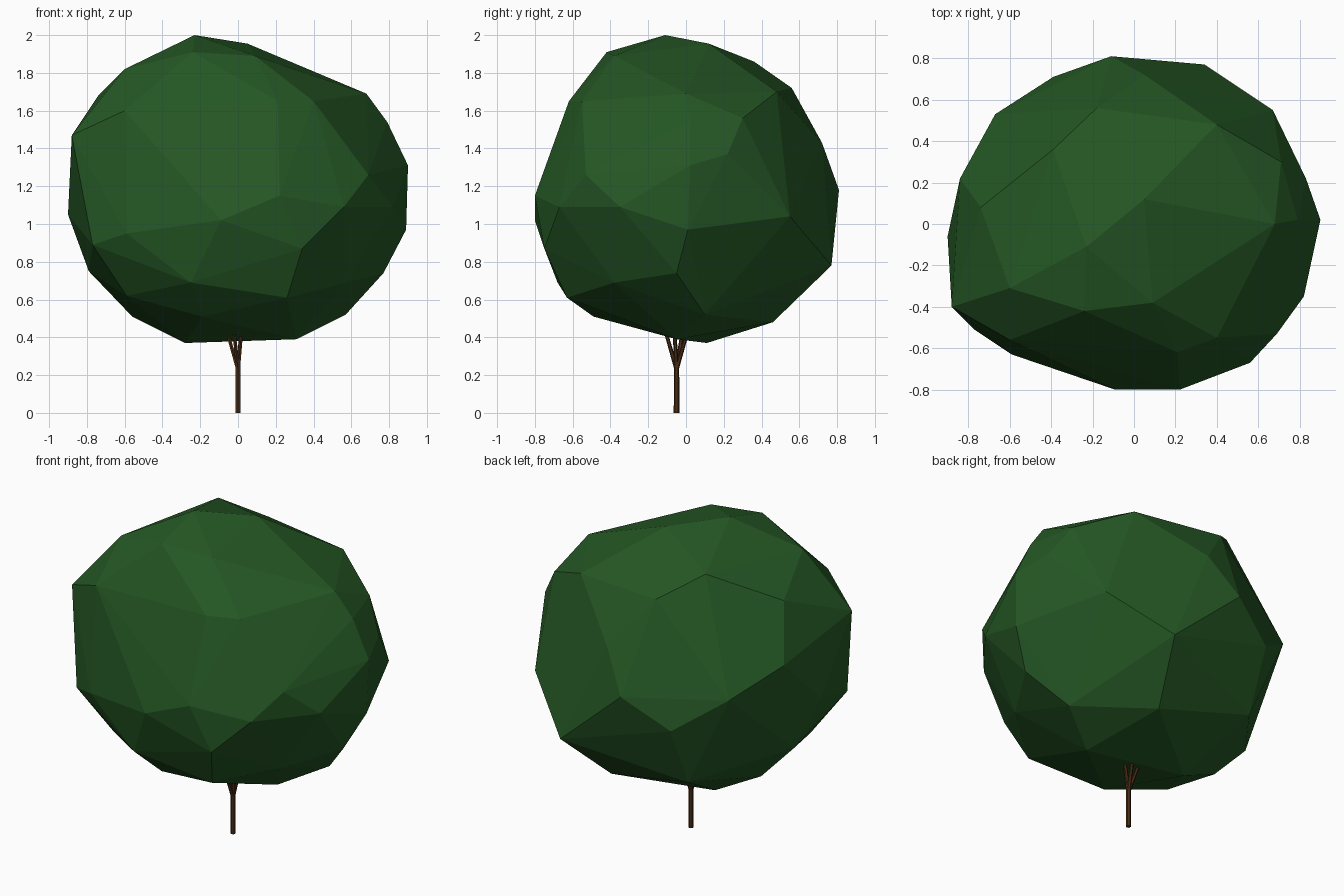
import bpy, bmesh
from mathutils import Vector

if "Cube" in bpy.data.objects:
    bpy.data.objects.remove(bpy.data.objects["Cube"])


def material(name, rgb):
    m = bpy.data.materials.new(name)
    m.diffuse_color = (*rgb, 1)
    m.use_nodes = True
    m.node_tree.nodes["Principled BSDF"].inputs["Base Color"].default_value = m.diffuse_color
    return m


def finish(bm, name, mat):
    bmesh.ops.recalc_face_normals(bm, faces=bm.faces)
    mesh = bpy.data.meshes.new(name)
    bm.to_mesh(mesh)
    bm.free()
    mesh.materials.append(mat)
    ob = bpy.data.objects.new(name, mesh)
    bpy.context.collection.objects.link(ob)
    return ob


def limb(name, path, mat, sides=6):
    # tapered low-poly tube through (position, radius) stations
    bm = bmesh.new()
    rings = []
    for (pos, r) in path:
        start = bmesh.ops.create_circle(bm, segments=sides, radius=r)["verts"]
        bmesh.ops.translate(bm, verts=start, vec=Vector(pos))
        rings.append(start)
    for a, b in zip(rings, rings[1:]):
        for i in range(sides):
            j = (i + 1) % sides
            bm.faces.new((a[i], a[j], b[j], b[i]))
    bm.faces.new(rings[0])
    bm.faces.new(rings[-1])
    return finish(bm, name, mat)


leaf = material("leaf_green", (0.018, 0.095, 0.018))
bark = material("bark_brown", (0.065, 0.026, 0.008))

# faceted crown: convex shell around its main corners
corners = [
    (-.23, -.11, 2.0), (.05, .12, 1.955), (-.24, -.42, 1.91), (.09, -.38, 1.89),
    (-.60, -.31, 1.82), (-.39, .36, 1.86), (-.18, .56, 1.72), (.40, .48, 1.70),
    (.68, 0, 1.69), (.40, -.55, 1.65), (.21, -.62, 1.65), (-.60, -.56, 1.60),
    (-.74, .08, 1.68), (.79, .02, 1.54), (.71, .30, 1.56), (-.88, -.40, 1.47),
    (.90, .02, 1.31), (.83, .22, 1.37), (.05, .72, 1.43), (.69, -.53, 1.26),
    (-.84, .22, 1.35), (-.67, .53, 1.20), (-.11, .81, 1.18), (.22, -.80, 1.15),
    (-.09, -.80, 1.02), (.56, -.67, 1.09), (.82, -.35, 1.09), (.67, .55, 1.04),
    (-.90, -.06, 1.05), (.89, .01, .97), (-.59, -.63, .95), (-.77, -.51, .89),
    (.34, -.75, .87), (-.39, .71, 1.0), (.34, .77, .78), (.77, -.05, .74),
    (-.79, .05, .75), (-.25, -.68, .69), (.57, -.38, .69), (-.59, -.40, .62),
    (.26, -.63, .61), (-.40, .55, .62), (-.56, .05, .51), (.57, .10, .52),
    (-.19, -.49, .51), (.20, .46, .48), (.31, -.05, .39), (-.28, .11, .37),
]
bm = bmesh.new()
for c in corners:
    bm.verts.new(c)
hull = bmesh.ops.convex_hull(bm, input=bm.verts)
loose = [v for v in bm.verts if not v.link_faces]
bmesh.ops.delete(bm, geom=loose, context='VERTS')
finish(bm, "crown", leaf)

# trunk
limb("trunk", [((0, -.05, 0), .015), ((0, -.05, .26), .014)], bark)

# forked branches reaching into the crown
for i, (dx, dy) in enumerate([(-.055, .03), (-.02, -.055), (.015, .055), (.018, -.01)]):
    limb(f"branch_{i + 1}", [((0, -.05, .23), .012),
                             ((dx, -.05 + dy, .42), .010),
                             ((dx * 1.6, -.05 + dy * 1.6, .54), .007)], bark)
